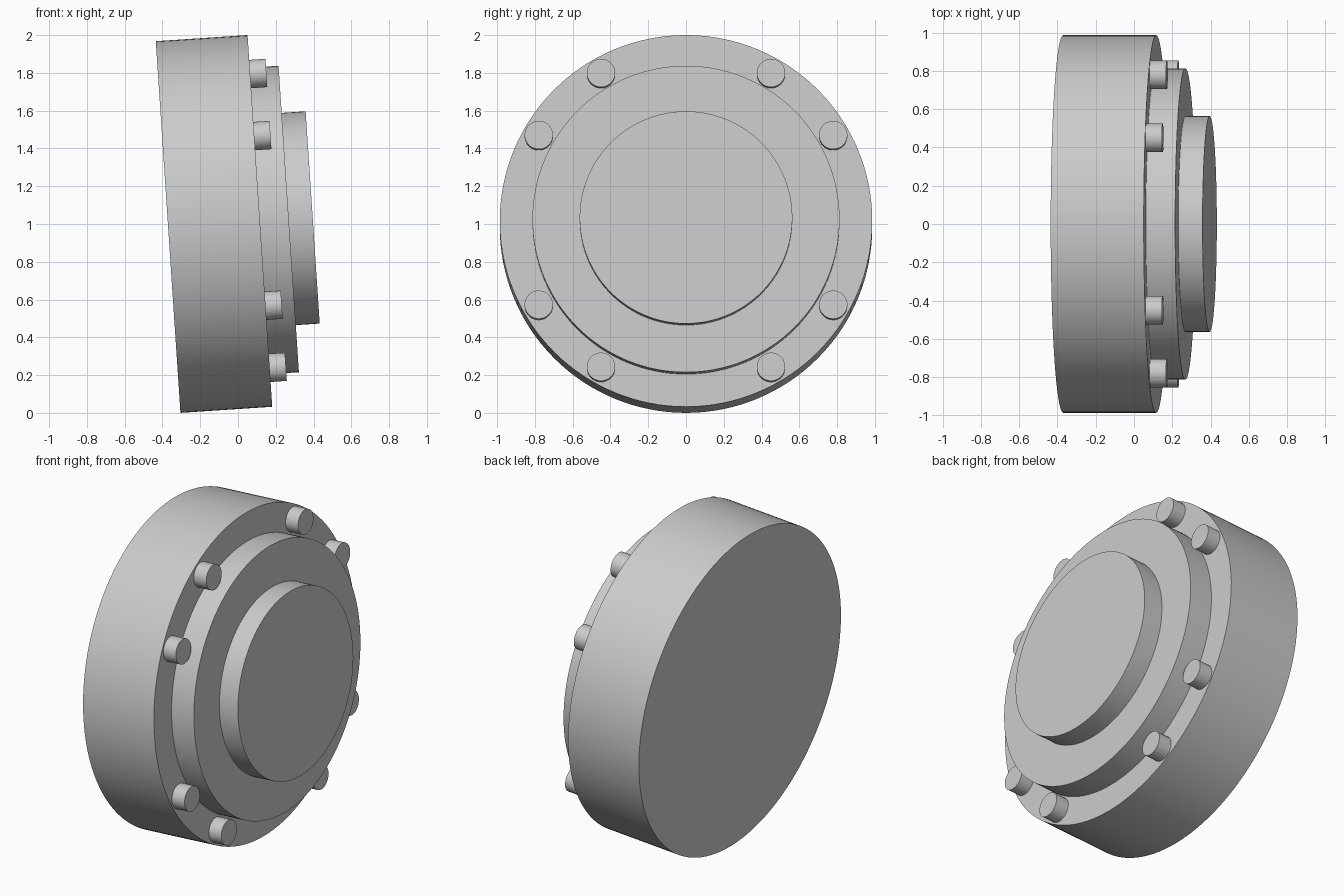
import bpy
from math import radians, sin, cos
from mathutils import Matrix

if "Cube" in bpy.data.objects:
    bpy.data.objects.remove(bpy.data.objects["Cube"])

TILT = radians(3.8)
# Wheel frame: local z runs along the axle, which points to +x and slightly up
FRAME = (Matrix.Translation((-0.370, 0, 0.984))
         @ Matrix.Rotation(-TILT, 4, 'Y')
         @ Matrix.Rotation(radians(90), 4, 'Y'))


def disc(name, radius, start, end, x=0.0, y=0.0, sides=128):
    """Cylinder along the axle from start to end, offset by x, y."""
    bpy.ops.mesh.primitive_cylinder_add(vertices=sides, radius=radius, depth=end - start)
    ob = bpy.context.object
    ob.name = name
    ob.matrix_world = FRAME @ Matrix.Translation((x, y, (start + end) / 2))
    bpy.ops.object.shade_smooth_by_angle(angle=radians(30))
    return ob


# Stepped body
disc("wheel_drum", 0.986, 0.0, 0.487)
disc("raised_step", 0.813, 0.477, 0.640)
disc("hub_cap", 0.563, 0.630, 0.767)

# Eight bolts: a pair in each quadrant of the rim
for i, quadrant in enumerate((0, 90, 180, 270)):
    for j, offset in enumerate((30, 60)):
        a = radians(quadrant + offset)
        disc(f"bolt_{i * 2 + j + 1}", 0.075, 0.477, 0.573,
             0.9 * cos(a), 0.9 * sin(a), sides=48)
